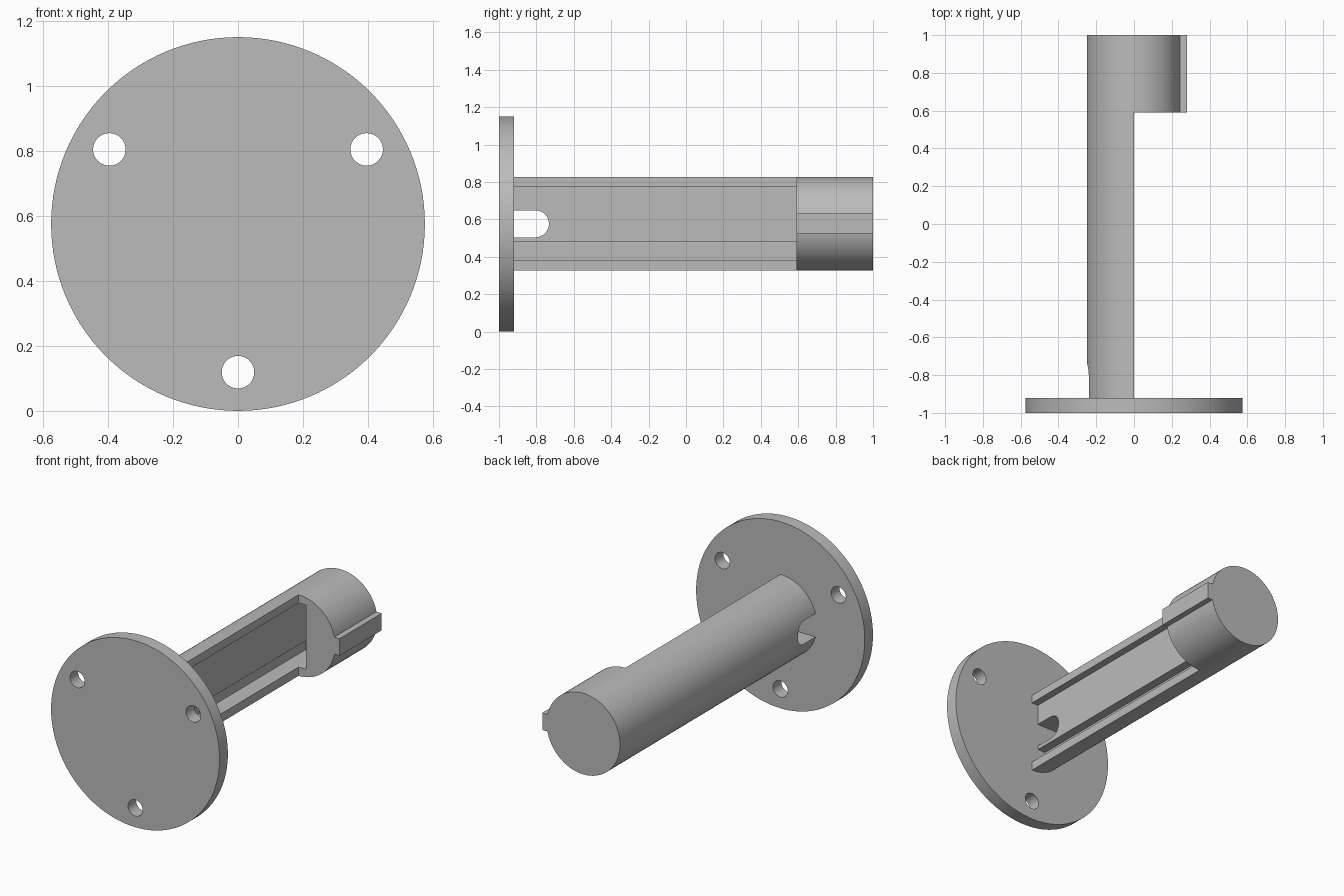
import bpy, math
from mathutils import Vector

cube = bpy.data.objects.get("Cube")
if cube:
    bpy.data.objects.remove(cube, do_unlink=True)

CZ = 0.576          # height of the main axis
STEP = 0.59         # where the half-round arm meets the full head

grey = bpy.data.materials.new("plain grey")
grey.use_nodes = True
grey.diffuse_color = (0.5, 0.5, 0.5, 1)
grey.node_tree.nodes["Principled BSDF"].inputs["Base Color"].default_value = (0.5, 0.5, 0.5, 1)


def finish(obj, name):
    obj.name = name
    obj.data.materials.append(grey)
    return obj


def rod(name, radius, y0, y1, x=0, z=CZ, sides=128):
    """Cylinder lying along y."""
    bpy.ops.mesh.primitive_cylinder_add(vertices=sides, radius=radius, depth=y1 - y0,
                                        location=(x, (y0 + y1) / 2, z),
                                        rotation=(math.pi / 2, 0, 0))
    return finish(bpy.context.object, name)


def box(name, low, high):
    low, high = Vector(low), Vector(high)
    bpy.ops.mesh.primitive_cube_add(size=1, location=(low + high) / 2)
    obj = bpy.context.object
    obj.scale = high - low
    bpy.ops.object.transform_apply(location=False, rotation=False, scale=True)
    return finish(obj, name)


def combine(target, other, operation="DIFFERENCE"):
    bpy.context.view_layer.objects.active = target
    mod = target.modifiers.new(operation.title(), "BOOLEAN")
    mod.operation, mod.solver, mod.object = operation, "EXACT", other
    bpy.ops.object.modifier_apply(modifier=mod.name)
    bpy.data.objects.remove(other, do_unlink=True)


def smooth(obj):
    bpy.ops.object.select_all(action="DESELECT")
    obj.select_set(True)
    bpy.context.view_layer.objects.active = obj
    bpy.ops.object.shade_smooth_by_angle(angle=math.radians(25))


# Round mounting flange with three screw holes
flange = rod("mounting_flange", 0.575, -1, -0.92, z=0.575)
for angle in (30, 150, 270):
    a = math.radians(angle)
    combine(flange, rod("screw_hole", 0.05, -1.1, -0.8,
                        0.457 * math.cos(a), 0.576 + 0.457 * math.sin(a), 48))
smooth(flange)

# Arm: a full rod with one half removed up to the head
arm = rod("spool_arm", 0.25, -0.92, 1)
combine(arm, box("half_cut", (0, -1.2, 0), (0.5, STEP, 1.2)))

# Shallow channel and deeper groove, both running into the head
combine(arm, box("channel", (-0.045, -1.2, 0.475), (0.05, 0.8, 0.775)))
combine(arm, box("groove", (-0.1, -1.2, 0.38), (0.05, 0.8, 0.48)))

# Round-ended slot through the arm wall beside the flange
combine(arm, box("slot", (-0.5, -1.2, CZ - 0.072), (0.02, -0.805, CZ + 0.072)))
bpy.ops.mesh.primitive_cylinder_add(vertices=48, radius=0.072, depth=0.52,
                                    location=(-0.24, -0.805, CZ),
                                    rotation=(0, math.pi / 2, 0))
combine(arm, finish(bpy.context.object, "slot_end"))

# Key rib on the side of the head
combine(arm, box("key_rib", (0.15, STEP, 0.525), (0.28, 1, 0.63)), "UNION")
smooth(arm)
